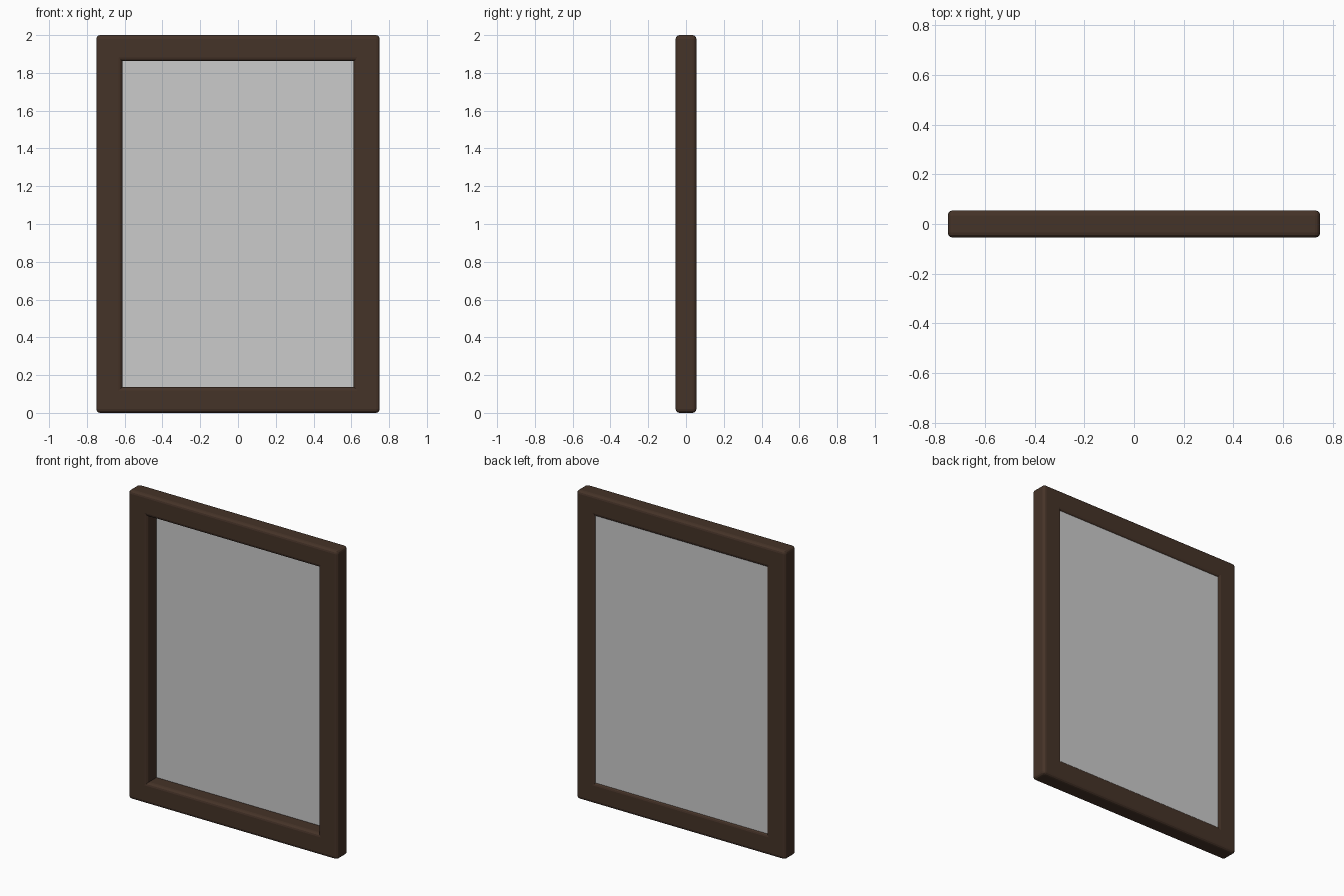
import bpy, bmesh

if "Cube" in bpy.data.objects:
    bpy.data.objects.remove(bpy.data.objects["Cube"])

W, H, D = 1.5, 2.0, 0.11      # outer width, height, depth
BORDER = 0.138                # width of the frame members
BEVEL = 0.02


def add_object(name, bm):
    bmesh.ops.recalc_face_normals(bm, faces=bm.faces)
    mesh = bpy.data.meshes.new(name)
    bm.to_mesh(mesh)
    bm.free()
    obj = bpy.data.objects.new(name, mesh)
    bpy.context.collection.objects.link(obj)
    return obj


def rectangle(bm, inset, y):
    x, z0, z1 = W / 2 - inset, inset, H - inset
    return [bm.verts.new((px, y, pz)) for px, pz in
            ((-x, z0), (x, z0), (x, z1), (-x, z1))]


# Frame: rectangular ring with softened edges, crisp inner corners
bm = bmesh.new()
loops = [rectangle(bm, 0, -D / 2), rectangle(bm, BORDER, -D / 2),
         rectangle(bm, BORDER, D / 2), rectangle(bm, 0, D / 2)]
for k in range(4):
    a, b = loops[k], loops[(k + 1) % 4]
    for i in range(4):
        j = (i + 1) % 4
        bm.faces.new((a[i], a[j], b[j], b[i]))
bmesh.ops.recalc_face_normals(bm, faces=bm.faces)
inner = set(loops[1] + loops[2])
edges = []
for e in bm.edges:
    p, q = e.verts
    if e.calc_face_angle() < 0.5:
        continue                                  # flat mitre lines
    if p in inner and q in inner and abs(p.co.y - q.co.y) > 0.01:
        continue                                  # inner corners stay sharp
    edges.append(e)
bmesh.ops.bevel(bm, geom=edges, offset=BEVEL, segments=3, profile=0.5,
                affect='EDGES', clamp_overlap=True)
frame = add_object("frame", bm)

wood = bpy.data.materials.new("dark_wood")
wood.diffuse_color = (0.06, 0.033, 0.021, 1)
wood.use_nodes = True
wood.node_tree.nodes["Principled BSDF"].inputs["Base Color"].default_value = wood.diffuse_color
frame.data.materials.append(wood)

# Pane: single sheet set just inside the back face
bm = bmesh.new()
bm.faces.new(rectangle(bm, BORDER - 0.012, D / 2 - 0.009))
add_object("glass_pane", bm)
